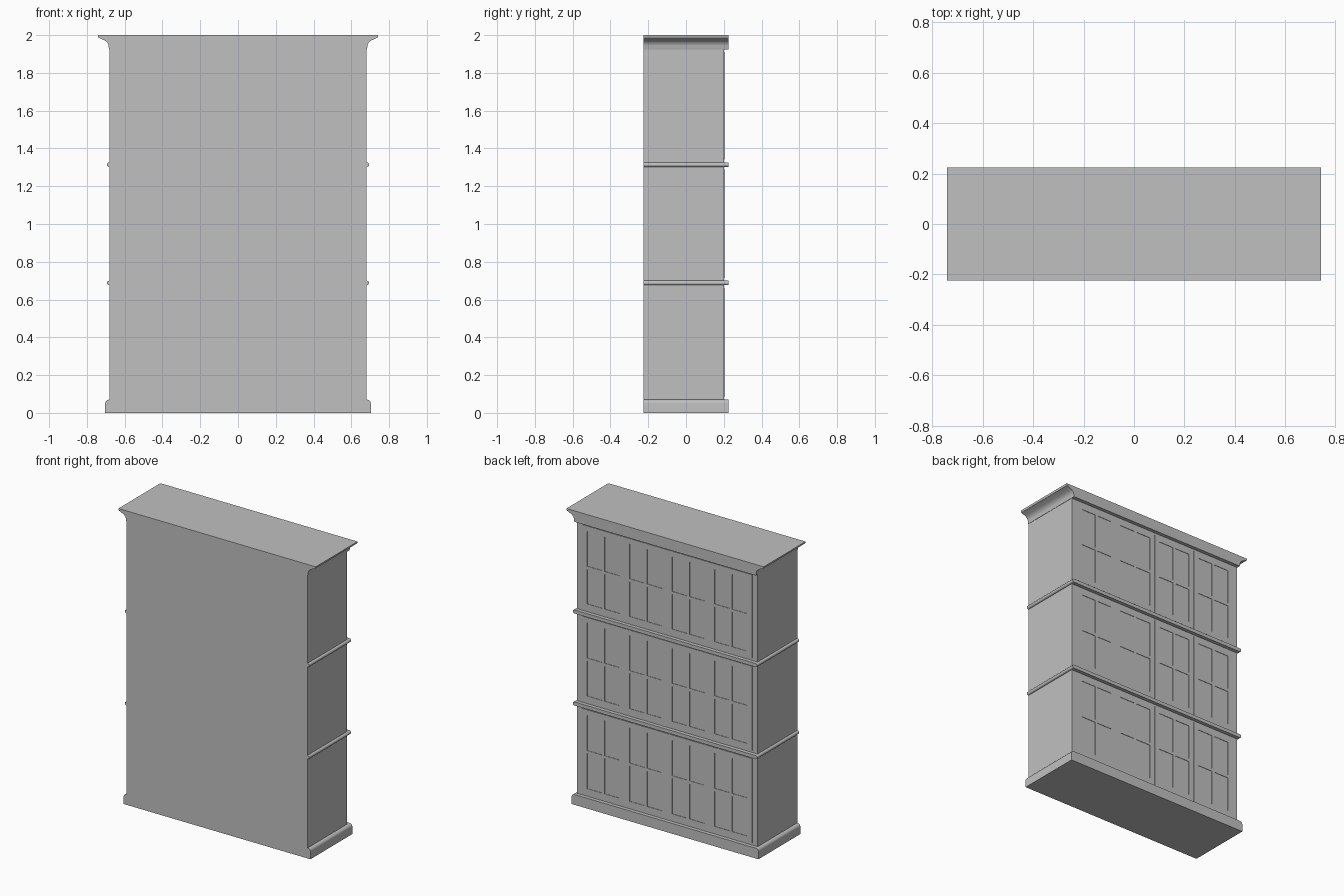
import bpy, bmesh
from math import sin, cos, pi

cube = bpy.data.objects.get("Cube")
if cube:
    bpy.data.objects.remove(cube, do_unlink=True)

grey = bpy.data.materials.new("plain_grey")
grey.use_nodes = True
grey.diffuse_color = (0.53, 0.53, 0.53, 1)
grey.node_tree.nodes["Principled BSDF"].inputs["Base Color"].default_value = (0.53, 0.53, 0.53, 1)

BACK, FACE, EDGE = -0.225, 0.2, 0.225   # flat rear plane, carcass face, moulding face
HALF = 0.68


def add_object(name, bm, smooth=False):
    bmesh.ops.recalc_face_normals(bm, faces=bm.faces)
    mesh = bpy.data.meshes.new(name)
    bm.to_mesh(mesh)
    bm.free()
    mesh.materials.append(grey)
    obj = bpy.data.objects.new(name, mesh)
    bpy.context.collection.objects.link(obj)
    if smooth:
        bpy.ops.object.select_all(action='DESELECT')
        obj.select_set(True)
        bpy.context.view_layer.objects.active = obj
        bpy.ops.object.shade_smooth_by_angle(angle=0.6)
    return obj


def extruded(name, side, y1, smooth=False):
    """Mirror a right-hand (x, z) profile, listed upwards, and run it along y."""
    outline = side + [(-x, z) for x, z in reversed(side)]
    bm = bmesh.new()
    face = bm.faces.new([bm.verts.new((x, BACK, z)) for x, z in outline])
    new = bmesh.ops.extrude_face_region(bm, geom=[face])["geom"]
    for v in new:
        if isinstance(v, bmesh.types.BMVert):
            v.co.y = y1
    return add_object(name, bm, smooth)


def door(name, x0, x1, z0, z1):
    """Framed door with two by two recessed panes."""
    stile, bar = 0.038, 0.01

    def cuts(a, b):
        m = (a + b) / 2
        return [a, a + stile, m - bar, m + bar, b - stile, b]

    bm = bmesh.new()
    grid = [[bm.verts.new((x, FACE + 0.004, z)) for x in cuts(x0, x1)] for z in cuts(z0, z1)]
    panes = []
    for j in range(5):
        for i in range(5):
            f = bm.faces.new((grid[j][i + 1], grid[j][i], grid[j + 1][i], grid[j + 1][i + 1]))
            if i % 2 and j % 2:
                panes.append(f)
    # outer rim runs back into the carcass
    rim = [e for e in bm.edges if e.is_boundary]
    for v in bmesh.ops.extrude_edge_only(bm, edges=rim)["geom"]:
        if isinstance(v, bmesh.types.BMVert):
            v.co.y = FACE - 0.004
    # panes sink into the frame
    for f in panes:
        new = bmesh.ops.extrude_face_region(bm, geom=[f])["geom"]
        for v in new:
            if isinstance(v, bmesh.types.BMVert):
                v.co.y -= 0.003
    bmesh.ops.delete(bm, geom=[f for f in panes if f.is_valid], context='FACES')
    return add_object(name, bm)


# carcass
extruded("carcass", [(HALF, 0.03), (HALF, 1.97)], FACE)

# plinth with rounded top edge
r = 0.02
plinth = [(0.703, 0)] + [(0.683 + r * cos(k * pi / 12), 0.05 + r * sin(k * pi / 12)) for k in range(7)]
extruded("plinth", plinth, EDGE, True)

# rounded shelf mouldings between the tiers
for name, zc in (("lower_moulding", 0.688), ("upper_moulding", 1.314)):
    h = 0.012
    nose = [(0.682 + h * cos(a), zc + h * sin(a)) for a in [-pi / 2 + k * pi / 8 for k in range(9)]]
    extruded(name, nose, EDGE, True)

# flared cornice
crown = [(0.682, 1.925), (0.684, 1.932)]
crown += [(0.726 - 0.042 * cos(k * pi / 14), 1.935 + 0.042 * sin(k * pi / 14)) for k in range(1, 6)]
crown += [(0.728, 1.982), (0.738, 1.986), (0.742, 1.992), (0.742, 2.0)]
extruded("cornice", crown, EDGE, True)

# three tiers of four doors
tiers = {"bottom": (0.085, 0.66), "middle": (0.715, 1.288), "top": (1.342, 1.91)}
width = 0.32
for tier, (z0, z1) in tiers.items():
    for i in range(4):
        x = -2 * width + i * width
        door(f"{tier}_door_{i + 1}", x + 0.001, x + width - 0.001, z0, z1)
